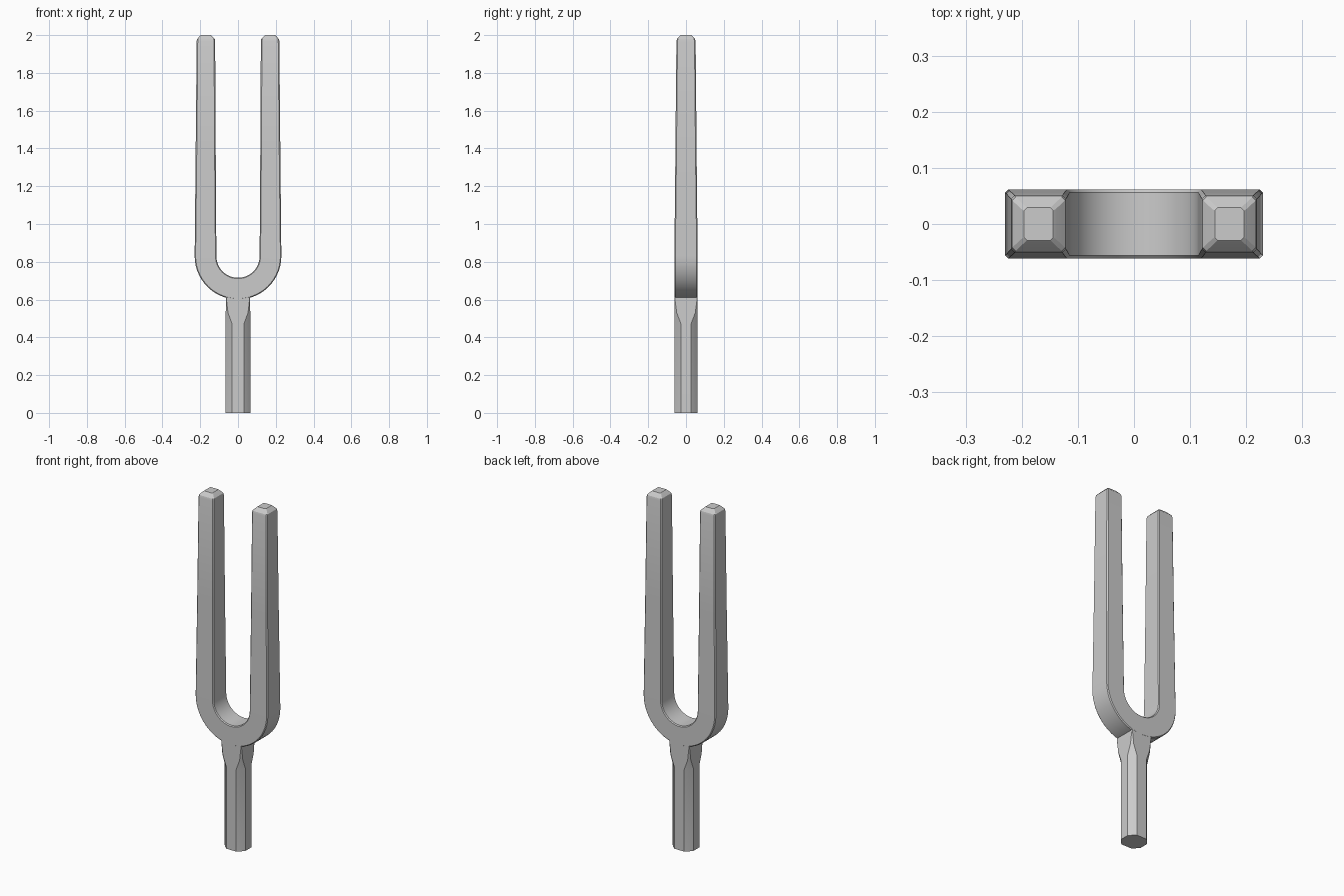
import bpy, bmesh
from math import sin, cos, pi
from mathutils import Vector

if "Cube" in bpy.data.objects:
    bpy.data.objects.remove(bpy.data.objects["Cube"])


def loft(name, rings):
    """Skin a list of equal-length vertex rings and cap both ends."""
    bm = bmesh.new()
    vs = [[bm.verts.new(p) for p in r] for r in rings]
    n = len(rings[0])
    for a, b in zip(vs, vs[1:]):
        for i in range(n):
            j = (i + 1) % n
            bm.faces.new((a[i], a[j], b[j], b[i]))
    bm.faces.new(vs[0])
    bm.faces.new(vs[-1])
    bmesh.ops.recalc_face_normals(bm, faces=bm.faces[:])
    me = bpy.data.meshes.new(name)
    bm.to_mesh(me)
    bm.free()
    ob = bpy.data.objects.new(name, me)
    bpy.context.collection.objects.link(ob)
    bpy.ops.object.select_all(action='DESELECT')
    ob.select_set(True)
    bpy.context.view_layer.objects.active = ob
    bpy.ops.object.shade_smooth_by_angle(angle=0.42)
    return ob


def chamfered(a, b, c):
    """Rectangle half sizes a, b with corners cut by c."""
    return [(a, c - b), (a, b - c), (a - c, b), (c - a, b),
            (-a, b - c), (-a, c - b), (c - a, -b), (a - c, -b)]


# Fork: chamfered bar swept down one prong, round the bend, up the other
def section(cx, cz, ang, a, b, c):
    d = Vector((cos(ang), 0, sin(ang)))
    return [Vector((cx, y, cz)) + d * u for u, y in chamfered(a, b, c)]


R, ZC, HW, HY = 0.172, 0.83, 0.0575, 0.0615
prong = [(0.170, 2.0, 0.026, 0.029, 0.005),
         (0.170, 1.996, 0.031, 0.033, 0.006),
         (0.170, 1.979, 0.047, 0.048, 0.006),
         (0.170, 1.968, 0.049, 0.051, 0.006),
         (0.171, 1.40, 0.053, 0.056, 0.006)]
right = [section(x, z, 0, a, b, c) for x, z, a, b, c in prong]
N = 28
bend = [section(R * cos(t), ZC + R * sin(t), t, HW, HY, 0.005)
        for t in (-pi * i / N for i in range(N + 1))]
left = [section(-x, z, -pi, a, b, c) for x, z, a, b, c in reversed(prong)]
loft("fork_prongs", right + bend + left)


# Handle: rounded shaft that turns square below the bend
def shaft(z, a, b, c, m):
    """c = corner cut, m = inward position of the corner midpoint."""
    quarter = [(a, b - c), (a - m, b - m), (a - c, b)]
    q2 = [(-x, y) for x, y in reversed(quarter)]
    half = quarter + q2
    return [(x, y, z) for x, y in half + [(-x, -y) for x, y in half]]


loft("handle", [shaft(0.0, 0.066, 0.0612, 0.035, 0.016),
                shaft(0.47, 0.066, 0.0612, 0.035, 0.016),
                shaft(0.53, 0.065, 0.0612, 0.012, 0.006),
                shaft(0.60, 0.064, 0.0612, 0.003, 0.001),
                shaft(0.655, 0.064, 0.0612, 0.003, 0.001)])
